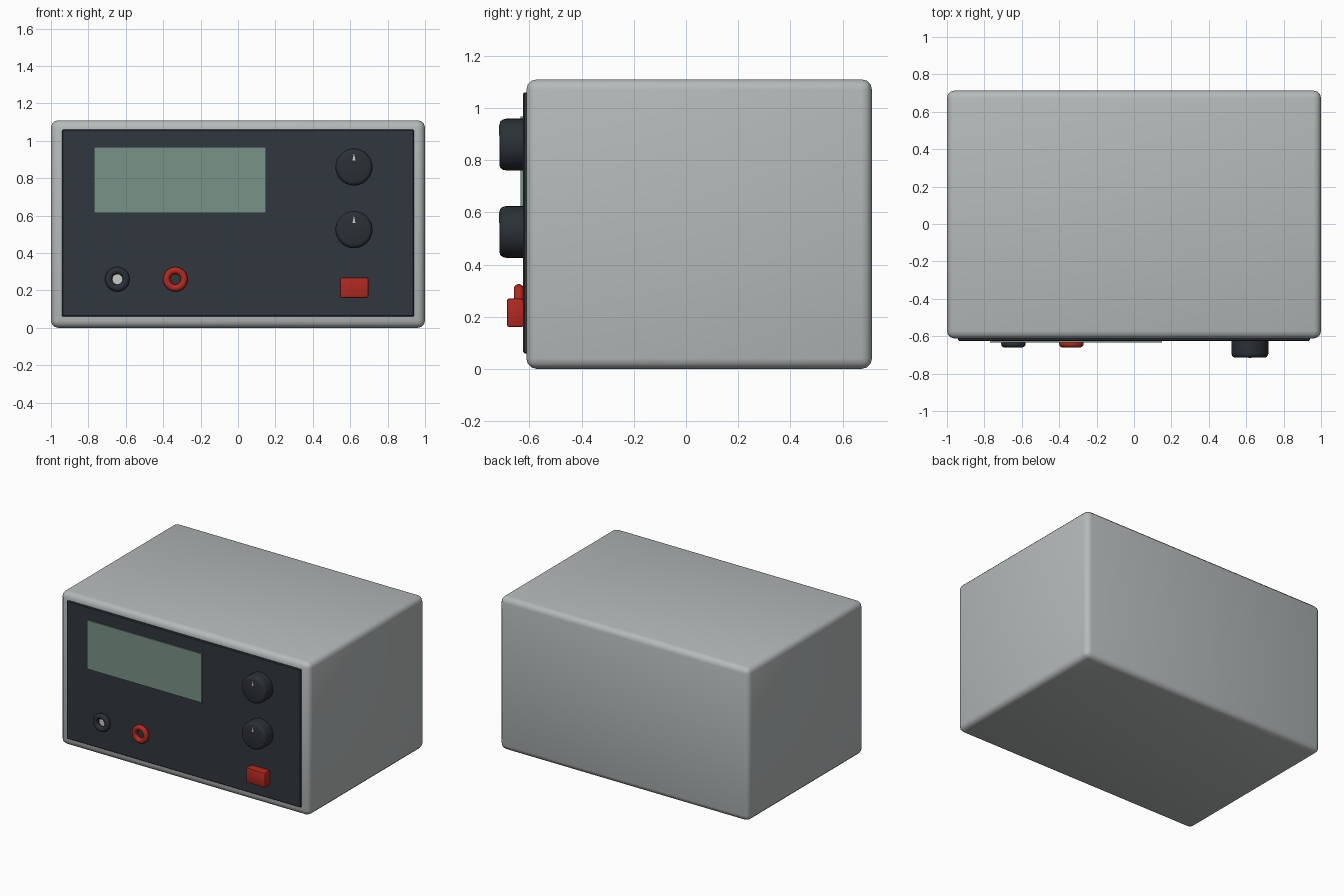
import bpy, bmesh, math
from mathutils import Matrix, Vector

if "Cube" in bpy.data.objects:
    bpy.data.objects.remove(bpy.data.objects["Cube"])


def material(name, r, g, b):
    m = bpy.data.materials.new(name)
    m.diffuse_color = (r, g, b, 1)
    m.use_nodes = True
    m.node_tree.nodes["Principled BSDF"].inputs["Base Color"].default_value = m.diffuse_color
    return m


CASE = material("case_grey", 0.46, 0.49, 0.49)
DARK = material("panel_dark", 0.030, 0.038, 0.047)
BLACK = material("knob_black", 0.024, 0.030, 0.037)
RED = material("red", 0.45, 0.022, 0.014)
GLASS = material("screen_green", 0.19, 0.29, 0.24)
LIGHT = material("light_metal", 0.62, 0.64, 0.64)


def finish(name, bm, mat):
    bmesh.ops.recalc_face_normals(bm, faces=bm.faces)
    me = bpy.data.meshes.new(name)
    bm.to_mesh(me)
    bm.free()
    ob = bpy.data.objects.new(name, me)
    bpy.context.collection.objects.link(ob)
    me.materials.append(mat)
    bpy.ops.object.select_all(action='DESELECT')
    ob.select_set(True)
    bpy.context.view_layer.objects.active = ob
    bpy.ops.object.shade_smooth_by_angle(angle=math.radians(32))
    return ob


def box(name, x, y, z, mat, bevel=0, segments=2):
    """Box from (min, max) ranges, optionally with rounded edges."""
    bm = bmesh.new()
    bmesh.ops.create_cube(bm, size=1)
    for v in bm.verts:
        v.co = Vector([(a + b) / 2 + c * (b - a) for c, (a, b) in zip(v.co, (x, y, z))])
    if bevel:
        bmesh.ops.bevel(bm, geom=bm.edges[:], offset=bevel, segments=segments,
                        profile=0.5, affect='EDGES')
    return finish(name, bm, mat)


def lathe(name, x, z, profile, mat, steps=40):
    """Turn (radius, y) points around an axis along y through (x, z)."""
    bm = bmesh.new()
    verts = [bm.verts.new((x + r, y, z)) for r, y in profile]
    edges = [bm.edges.new(p) for p in zip(verts, verts[1:])]
    bmesh.ops.spin(bm, geom=verts + edges, cent=(x, 0, z), axis=(0, 1, 0),
                   angle=math.tau, steps=steps)
    bmesh.ops.remove_doubles(bm, verts=bm.verts, dist=1e-5)
    return finish(name, bm, mat)


# Case, front panel and display
box("case", (-1, 1), (-0.612, 0.713), (0, 1.11), CASE, 0.04, 3)
box("front_panel", (-0.94, 0.94), (-0.625, -0.60), (0.06, 1.06), DARK, 0.005, 1)
box("display", (-0.77, 0.15), (-0.634, -0.62), (0.615, 0.968), GLASS)

# Two control knobs with raised pointers
knob = [(0, -0.715), (0.078, -0.715), (0.088, -0.712), (0.096, -0.703),
        (0.099, -0.69), (0.099, -0.62), (0, -0.62)]
for label, z in (("upper", 0.86), ("lower", 0.525)):
    lathe(label + "_knob", 0.62, z, knob, BLACK)
    bm = bmesh.new()
    outline = [(-0.008, 0.035), (0.008, 0.035), (0, 0.075)]
    front = bm.faces.new([bm.verts.new((0.62 + a, -0.7175, z + b)) for a, b in outline])
    out = bmesh.ops.extrude_face_region(bm, geom=[front])
    moved = [g for g in out["geom"] if isinstance(g, bmesh.types.BMVert)]
    bmesh.ops.translate(bm, verts=moved, vec=(0, 0.004, 0))
    finish(label + "_knob_pointer", bm, LIGHT)

# Output sockets: rounded rings around a recessed hole
R, r, yc = 0.0465, 0.019, -0.641
ring = [(R + r * math.cos(a), yc + r * math.sin(a))
        for a in [i * math.tau / 16 for i in range(17)]]
lathe("negative_socket", -0.645, 0.26, ring, BLACK)
lathe("positive_socket", -0.335, 0.26, ring, RED)
lathe("negative_socket_contact", -0.645, 0.26,
      [(0, -0.629), (0.028, -0.629), (0.028, -0.62), (0, -0.62)], LIGHT, 24)

# Power switch
box("power_switch", (0.545, 0.697), (-0.687, -0.622), (0.16, 0.27), RED, 0.010, 2)
